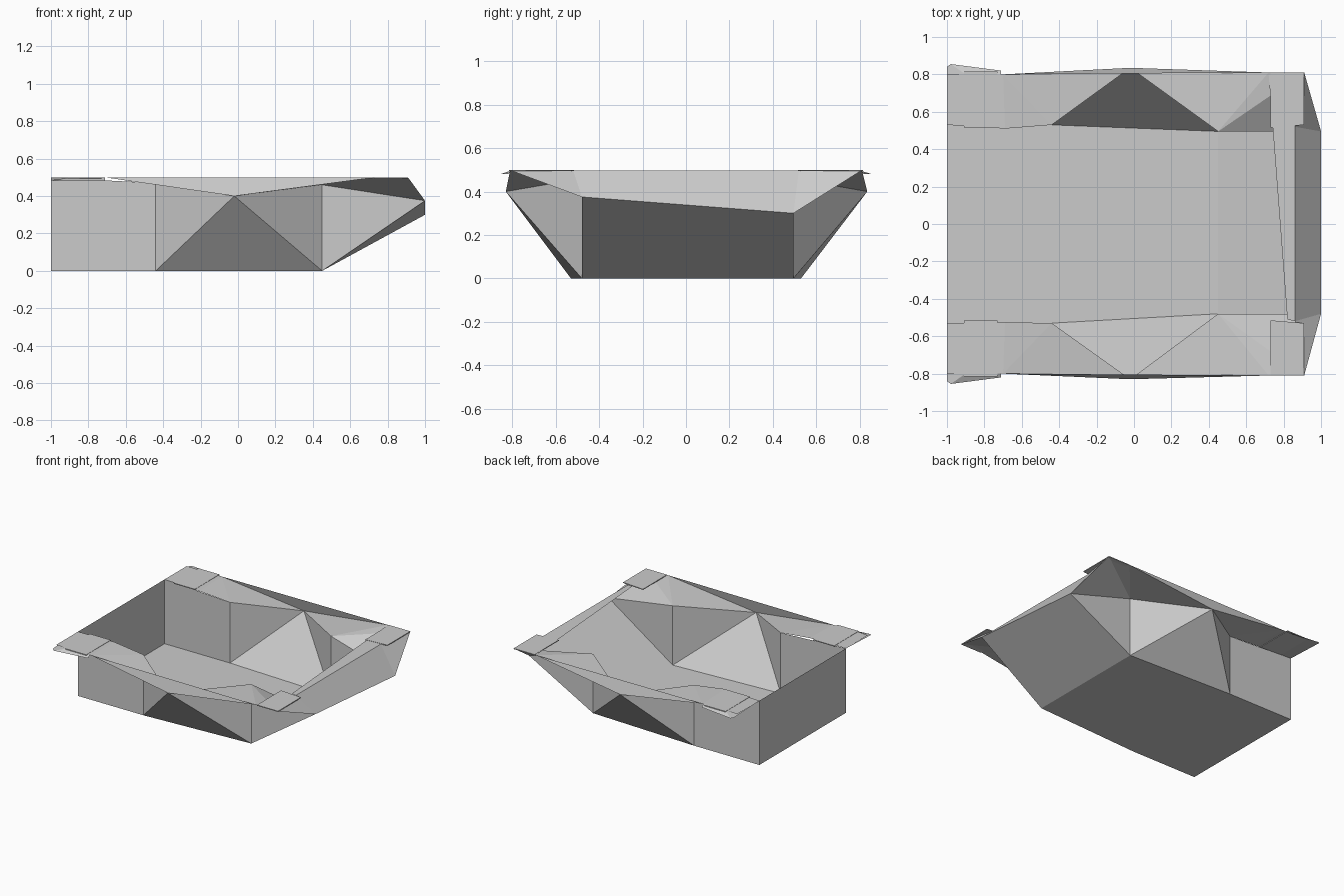
import bpy, bmesh
from mathutils import Vector

cube = bpy.data.objects.get("Cube")
if cube:
    bpy.data.objects.remove(cube, do_unlink=True)

grey = bpy.data.materials.new("plain_grey")
grey.use_nodes = True
colour = (0.6, 0.6, 0.6, 1)
grey.diffuse_color = colour
grey.node_tree.nodes["Principled BSDF"].inputs["Base Color"].default_value = colour


def panel(name, faces):
    """Join flat faces given as lists of corner points."""
    bm = bmesh.new()
    for face in faces:
        bm.faces.new([bm.verts.new(p) for p in face])
    bmesh.ops.remove_doubles(bm, verts=bm.verts[:], dist=0.0005)
    bmesh.ops.recalc_face_normals(bm, faces=bm.faces[:])
    mesh = bpy.data.meshes.new(name)
    bm.to_mesh(mesh)
    bm.free()
    mesh.materials.append(grey)
    ob = bpy.data.objects.new(name, mesh)
    bpy.context.collection.objects.link(ob)
    return ob


def plate(name, outline, top, thick):
    """Flat plate from a plan outline."""
    ob = panel(name, [[(x, y, top) for x, y in outline]])
    bm = bmesh.new()
    bm.from_mesh(ob.data)
    ext = bmesh.ops.extrude_face_region(bm, geom=bm.faces[:])
    moved = [v for v in ext["geom"] if isinstance(v, bmesh.types.BMVert)]
    bmesh.ops.translate(bm, verts=moved, vec=Vector((0, 0, -thick)))
    bmesh.ops.recalc_face_normals(bm, faces=bm.faces[:])
    bm.to_mesh(ob.data)
    bm.free()


TOP = 0.498
corner = {}
# Both long sides: s is the direction, kink the inner end of the rear rim
for side, s, bend, tip_z, peak_y in (("front", -1, 0.48, 0.375, 0.83),
                                     ("back", 1, 0.495, 0.30, 0.835)):
    def p(x, y, z):
        return (x, s * y, z)
    base_a, base_b, base_c = p(-1, 0.53, 0), p(-0.44, 0.53, 0), p(0.45, bend, 0)
    top_a, top_b, top_c = p(-1, 0.53, TOP), p(-0.44, 0.53, 0.47), p(0.45, bend, 0.46)
    peak, tip = p(-0.02, peak_y, 0.40), p(1, bend, tip_z)
    rim_a, rim_m, rim_b, rim_c = (p(-1, 0.8, TOP), p(-0.7, 0.8, TOP),
                                  p(0.72, 0.81, TOP), p(0.91, 0.81, TOP))
    kink = p(-0.69, 0.525 if s < 0 else 0.51, TOP)
    bar_end = p(0.86, 0.52, TOP)
    corner[side] = dict(base_a=base_a, base_b=base_b, base_c=base_c,
                        top_a=top_a, tip=tip, bar_end=bar_end)
    panel(side + "_wall", [
        [base_a, base_b, top_b, top_a],
        [base_b, peak, top_b],
        [base_b, base_c, peak],
        [base_c, top_c, peak],
        [base_c, tip, top_c]])
    panel(side + "_rim", [
        [top_a, kink, rim_m, rim_a],
        [kink, top_b, rim_m],
        [top_b, peak, rim_m],
        [rim_m, peak, rim_b],
        [peak, top_c, rim_b],
        [top_c, rim_c, rim_b],
        [top_c, tip, rim_c]])
    panel(side + "_corner_gusset", [[bar_end, tip, rim_c]])
    # Corner brackets with hanging outer lips
    plate(side + "_right_bracket",
          [(x, s * y) for x, y in ((-0.91, 0.515), (-0.73, 0.515),
                                   (-0.73, 0.815), (-0.91, 0.815))], 0.5, 0.006)
    panel(side + "_right_bracket_lip", [
        [p(-1, 0.53, TOP), p(-0.9, 0.53, TOP), p(-0.9, 0.8, TOP), p(-0.98, 0.855, 0.48), p(-1, 0.84, 0.485)],
        [p(-0.9, 0.8, TOP), p(-0.71, 0.8, TOP), p(-0.71, 0.82, 0.48), p(-0.98, 0.855, 0.48)]])
    plate(side + "_left_bracket",
          [(x, s * y) for x, y in ((0.73, 0.515), (0.91, 0.53),
                                   (0.91, 0.81), (0.73, 0.81))], 0.5, 0.006)

f, b = corner["front"], corner["back"]
# Floor, sloping end and upright end
panel("floor", [[f["base_a"], f["base_b"], f["base_c"],
                 b["base_c"], b["base_b"], b["base_a"]]])
panel("sloping_end", [[f["base_c"], f["tip"], b["tip"], b["base_c"]]])
panel("upright_end", [[f["base_a"], f["top_a"], b["top_a"], b["base_a"]]])
# Folded-in top of the sloping end and the bar between its brackets
panel("end_return", [[f["tip"], f["bar_end"], b["bar_end"], b["tip"]]])
panel("cross_bar", [[(0.82, -0.51, TOP), f["bar_end"], b["bar_end"],
                     (0.87, 0.8, TOP), (0.72, 0.8, TOP)]])
